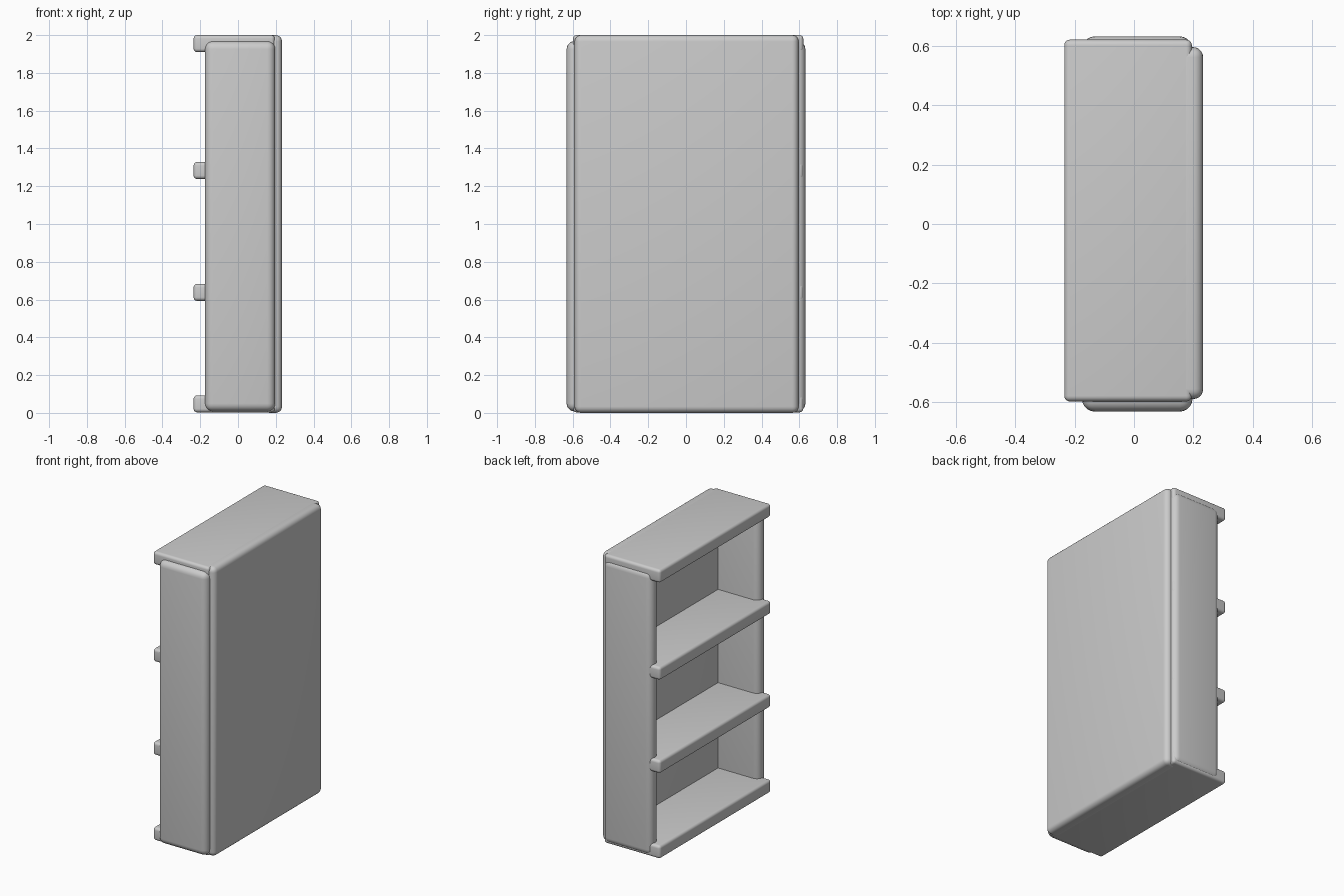
import bpy

if "Cube" in bpy.data.objects:
    bpy.data.objects.remove(bpy.data.objects["Cube"])


def board(name, x, y, z, radius):
    """Rounded board spanning the given (min, max) ranges."""
    spans = (x, y, z)
    bpy.ops.mesh.primitive_cube_add(size=1, location=[(a + b) / 2 for a, b in spans])
    ob = bpy.context.object
    ob.name = name
    ob.scale = [b - a for a, b in spans]
    bpy.ops.object.transform_apply(location=False, rotation=False, scale=True)
    mod = ob.modifiers.new("rounding", 'BEVEL')
    mod.width = radius
    mod.segments = 5
    mod.limit_method = 'NONE'
    bpy.ops.object.modifier_apply(modifier=mod.name)
    bpy.ops.object.shade_smooth_by_angle()
    return ob


# Shelves, including the bottom and top boards
for name, z0 in (("bottom_board", 0.003), ("lower_shelf", 0.593),
                 ("upper_shelf", 1.238), ("top_board", 1.91)):
    board(name, (-0.235, 0.195), (-0.598, 0.621), (z0, z0 + 0.09), 0.019)

# Side panels
for name, y in (("front_side_panel", (-0.632, -0.543)),
                ("rear_side_panel", (0.543, 0.632))):
    board(name, (-0.175, 0.197), y, (0.008, 1.968), 0.042)

# Back panel
board("back_panel", (0.135, 0.233), (-0.59, 0.596), (0.0, 2.0), 0.034)
